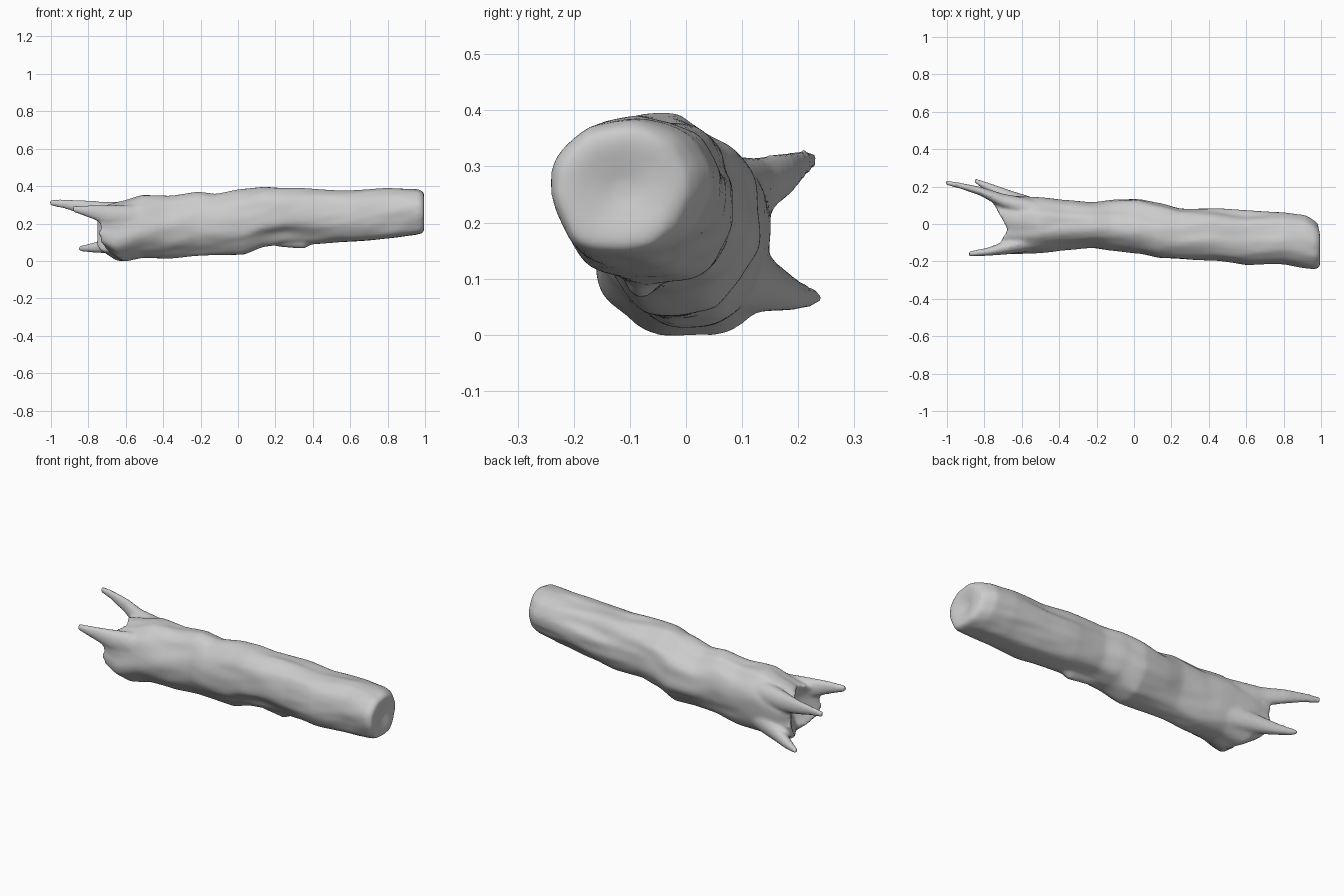
import bpy, bmesh, math
from mathutils import Vector, noise

# Trunk profile stations: x, y min, y max, z min, z max
STATIONS = [
    (-0.68, -0.155, 0.16, 0.05, 0.295),
    (-0.61, -0.16, 0.16, -0.007, 0.315),
    (-0.50, -0.152, 0.15, 0.018, 0.353),
    (-0.37, -0.135, 0.13, 0.015, 0.35),
    (-0.22, -0.125, 0.115, 0.03, 0.37),
    (-0.12, -0.14, 0.125, 0.035, 0.355),
    (0.03, -0.16, 0.13, 0.035, 0.385),
    (0.14, -0.185, 0.11, 0.075, 0.397),
    (0.25, -0.19, 0.085, 0.09, 0.392),
    (0.42, -0.195, 0.085, 0.088, 0.385),
    (0.60, -0.225, 0.07, 0.10, 0.377),
    (0.80, -0.215, 0.06, 0.122, 0.387),
    (0.92, -0.235, 0.045, 0.138, 0.383),
    (0.965, -0.24, 0.025, 0.143, 0.38),
    (0.985, -0.235, 0.01, 0.148, 0.37),
]
# Ridges and grooves: x, angle at x (90 top, 180 front), degrees per x, half length, half width, height
RIDGES = [
    (0.24, 222, 10, 0.20, 18, -0.16),
    (0.05, 56, 20, 0.35, 17, -0.12),
    (-0.45, 50, -20, 0.25, 18, -0.07),
    (0.40, 26, 30, 0.25, 13, -0.09),
    (-0.35, 150, -50, 0.30, 18, -0.07),
    (-0.50, 200, -30, 0.20, 20, 0.05),
    (-0.30, 228, 0, 0.40, 20, -0.06),
    (0.60, 165, -30, 0.30, 18, -0.05),
    (0.85, 318, 10, 0.40, 25, -0.09),
    (0.90, 235, 0, 0.20, 15, 0.06),
    (0.90, 200, 0, 0.15, 18, -0.05),
    (-0.25, 330, -30, 0.35, 18, -0.07),
    (-0.60, 0, 0, 0.20, 24, -0.06),
]
SEGS, RINGS = 90, 150


def section(x):
    for a, b in zip(STATIONS, STATIONS[1:]):
        if x <= b[0]:
            f = (x - a[0]) / (b[0] - a[0])
            f = 0.7 * f + 0.3 * f * f * (3 - 2 * f)
            return [p + (q - p) * f for p, q in zip(a[1:], b[1:])]
    return STATIONS[-1][1:]


def bark(x, deg):
    h = 0
    for rx, ang, twist, length, width, amp in RIDGES:
        d = (deg - ang - twist * (x - rx) + 180) % 360 - 180
        h += amp * math.exp(-((x - rx) / length) ** 2 - (d / width) ** 2)
    a = math.radians(deg + 35 * x)
    h += 0.05 * noise.noise(Vector((x * 3.2, 1.9 * math.cos(a), 1.9 * math.sin(a))))
    h += 0.03 * noise.noise(Vector((x * 6 + 9, 3.5 * math.cos(a), 3.5 * math.sin(a))))
    return 1 + h


def ring(bm, x, scale=1.0, flare=0.0):
    y0, y1, z0, z1 = section(x)
    verts = []
    for i in range(SEGS):
        t = 2 * math.pi * i / SEGS
        c, s = math.cos(t), math.sin(t)
        k = bark(x, math.degrees(t)) * scale / (abs(c) ** 2.35 + abs(s) ** 2.35) ** (1 / 2.35)
        y = (y0 + y1) / 2 + (y1 - y0) / 2 * c * k
        z = (z0 + z1) / 2 + (z1 - z0) / 2 * s * k
        w = max(0, (-0.45 - x) / 0.23)
        out = w * 0.075 * min(1, abs(y + 0.03) / 0.14) + flare
        # the sawn end leans back slightly towards +y
        out += max(0, (x - 0.9) / 0.085) * max(0, y + 0.06) * 0.2
        verts.append(bm.verts.new((x - out, y, z)))
    return verts


def skin(bm, rings):
    for a, b in zip(rings, rings[1:]):
        n = len(a)
        for i in range(n):
            bm.faces.new((a[i], a[(i + 1) % n], b[(i + 1) % n], b[i]))
    bm.faces.new(rings[0][::-1])
    bm.faces.new(rings[-1])


def prong(bm, points):
    # tapered splinter along a short path of (x, y, z, radius y, radius z)
    rings = []
    for (a, b) in zip(points, points[1:]):
        for j in range(6):
            rings.append([u + (v - u) * j / 6 for u, v in zip(a, b)])
    rings.append(points[-1])
    skin(bm, [[bm.verts.new((x, y + ry * math.cos(math.tau * i / 16), z + rz * math.sin(math.tau * i / 16)))
               for i in range(16)] for x, y, z, ry, rz in rings])


bm = bmesh.new()

# Trunk with a hollowed, broken left end and a shallow dished sawn right end
xs = [-0.68 + 1.665 * i / RINGS for i in range(RINGS + 1)]
hollow = [ring(bm, -0.68, s, f) for s, f in ((0.15, -0.04), (0.4, -0.035), (0.7, -0.02), (0.9, -0.005))]
cap = [ring(bm, 0.985, s, f) for s, f in ((0.9, -0.01), (0.7, -0.01), (0.4, -0.002), (0.15, 0.006))]
skin(bm, hollow + [ring(bm, x) for x in xs] + cap)

# Splintered prongs
prong(bm, [(-0.52, 0.07, 0.25, 0.06, 0.07), (-0.70, 0.122, 0.262, 0.04, 0.055),
           (-0.82, 0.175, 0.285, 0.024, 0.04), (-0.93, 0.205, 0.305, 0.016, 0.026),
           (-1.008, 0.222, 0.312, 0.013, 0.017)])
prong(bm, [(-0.50, 0.06, 0.12, 0.07, 0.08), (-0.66, 0.13, 0.09, 0.05, 0.05),
           (-0.76, 0.185, 0.072, 0.03, 0.03), (-0.85, 0.231, 0.066, 0.014, 0.014)])
prong(bm, [(-0.50, -0.08, 0.22, 0.06, 0.08), (-0.68, -0.125, 0.24, 0.038, 0.06),
           (-0.78, -0.148, 0.262, 0.022, 0.038), (-0.882, -0.16, 0.278, 0.014, 0.017)])
# Root ridge under the middle
prong(bm, [(0.10, -0.05, 0.14, 0.03, 0.04), (0.24, -0.07, 0.112, 0.03, 0.04),
           (0.35, -0.08, 0.105, 0.03, 0.04), (0.44, -0.08, 0.14, 0.02, 0.03)])

bmesh.ops.recalc_face_normals(bm, faces=bm.faces)
mesh = bpy.data.meshes.new("log")
bm.to_mesh(mesh)
bm.free()
log = bpy.data.objects.new("log", mesh)
bpy.context.collection.objects.link(log)

# Fuse the parts into one weathered skin
fuse = log.modifiers.new("fuse", 'REMESH')
fuse.mode = 'VOXEL'
fuse.voxel_size = 0.01
fuse.use_smooth_shade = True
soften = log.modifiers.new("soften", 'SMOOTH')
soften.factor = 0.5
soften.iterations = 5
